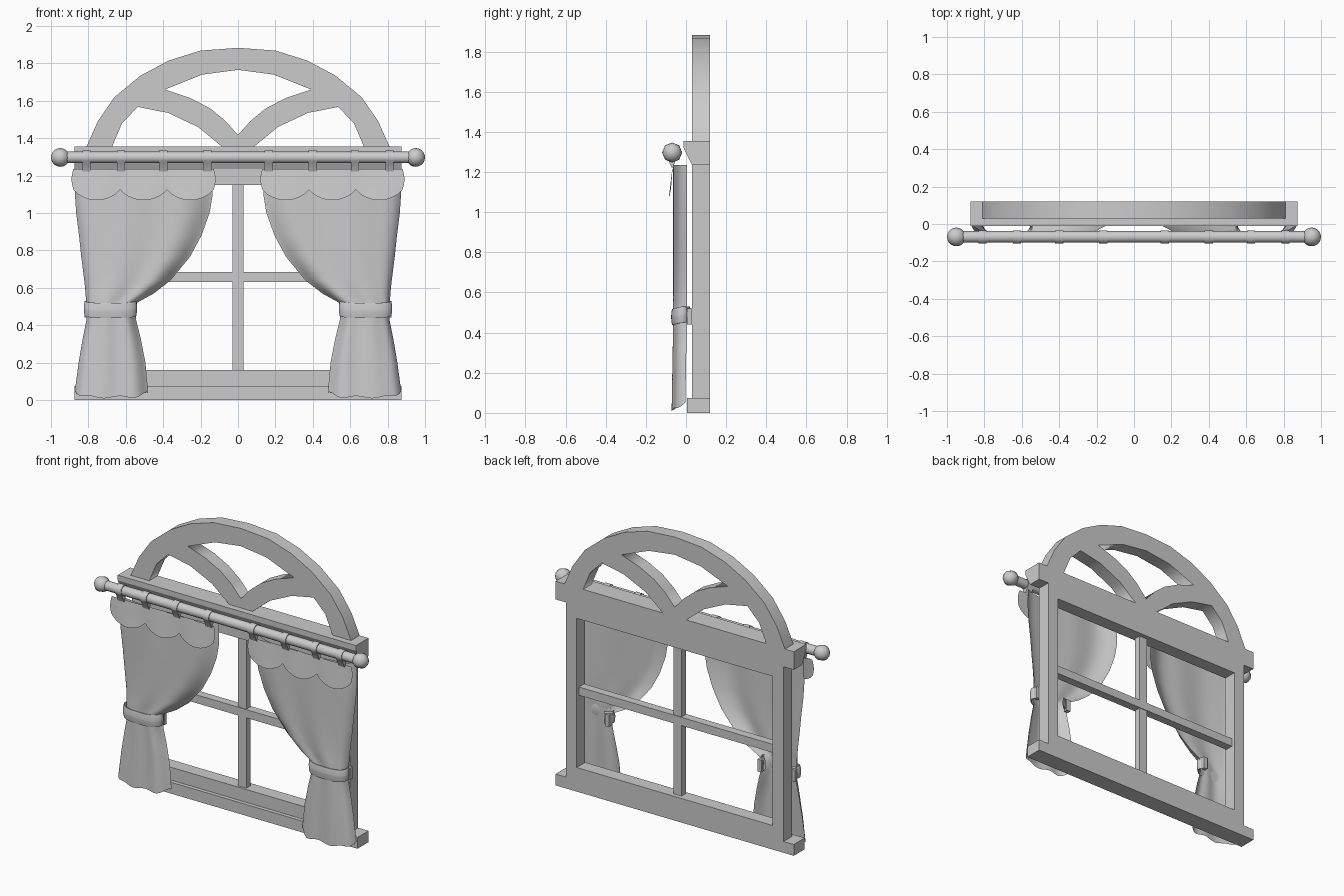
import bpy, bmesh, math
from mathutils import Matrix, Vector

cube = bpy.data.objects.get("Cube")
if cube:
    bpy.data.objects.remove(cube, do_unlink=True)

grey = bpy.data.materials.new("light_grey")
grey.use_nodes = True
tone = (0.6, 0.6, 0.6, 1)
grey.diffuse_color = tone
grey.node_tree.nodes["Principled BSDF"].inputs["Base Color"].default_value = tone

FRONT, BACK = 0.03, 0.119
ROD_Y, ROD_Z = -0.069, 1.297


def finish(name, bm, smooth=False):
    bmesh.ops.recalc_face_normals(bm, faces=bm.faces)
    mesh = bpy.data.meshes.new(name)
    bm.to_mesh(mesh)
    bm.free()
    obj = bpy.data.objects.new(name, mesh)
    bpy.context.collection.objects.link(obj)
    mesh.materials.append(grey)
    if smooth:
        bpy.ops.object.select_all(action='DESELECT')
        obj.select_set(True)
        bpy.context.view_layer.objects.active = obj
        bpy.ops.object.shade_smooth_by_angle(angle=math.radians(50))
    return obj


def box(name, x0, x1, y0, y1, z0, z1):
    bm = bmesh.new()
    bmesh.ops.create_cube(bm, size=1)
    size, mid = (x1 - x0, y1 - y0, z1 - z0), ((x0 + x1) / 2, (y0 + y1) / 2, (z0 + z1) / 2)
    bm.transform(Matrix.Translation(mid) @ Matrix.Diagonal((*size, 1)))
    return finish(name, bm)


def extrude_x(name, profile, x0, x1, smooth=False):
    """Closed (y, z) profile pulled along x."""
    bm = bmesh.new()
    face = bm.faces.new([bm.verts.new((x0, y, z)) for y, z in profile])
    new = bmesh.ops.extrude_face_region(bm, geom=[face])["geom"]
    bmesh.ops.translate(bm, vec=(x1 - x0, 0, 0),
                        verts=[v for v in new if isinstance(v, bmesh.types.BMVert)])
    return finish(name, bm, smooth)


def sheet(name, point, columns, rows):
    """Smooth cloth grid from a function of column and row fractions."""
    bm = bmesh.new()
    grid = [[bm.verts.new(point(i / columns, j / rows)) for i in range(columns + 1)]
            for j in range(rows + 1)]
    for a, b in zip(grid, grid[1:]):
        for i in range(columns):
            bm.faces.new((a[i], a[i + 1], b[i + 1], b[i]))
    return finish(name, bm, True)


# Window frame
box("sill", -0.875, 0.875, 0.004, BACK, 0, 0.075)
box("bottom_rail", -0.8, 0.8, FRONT, BACK, 0.075, 0.16)
box("top_rail", -0.8, 0.8, FRONT, BACK, 1.15, 1.235)
for side, s in (("left", 1), ("right", -1)):
    box(side + "_jamb", min(s * 0.72, s * 0.8), max(s * 0.72, s * 0.8), FRONT, BACK, 0.16, 1.15)
box("mullion", -0.03, 0.03, 0.045, 0.09, 0.16, 1.15)
box("transom", -0.72, 0.72, 0.04, 0.095, 0.63, 0.685)
extrude_x("header", [(BACK, 1.235), (BACK, 1.355), (-0.012, 1.355), (-0.012, 1.32), (FRONT, 1.235)],
          -0.875, 0.875)

# Arched top with three openings
outer = [(-0.813, 1.34), (-0.81, 1.355), (-0.75, 1.49), (-0.66, 1.62), (-0.52, 1.735),
         (-0.37, 1.815), (-0.2, 1.868), (0, 1.883)]
side_hole = [(-0.675, 1.35), (-0.62, 1.48), (-0.535, 1.567), (-0.374, 1.535),
             (-0.214, 1.46), (-0.08, 1.35)]
top_hole = [(0, 1.417), (-0.07, 1.495), (-0.15, 1.56), (-0.257, 1.615), (-0.39, 1.66), (-0.19, 1.74), (0, 1.765)]


def flip(points):
    return [(-x, z) for x, z in reversed(points)]


curve = bpy.data.curves.new("arch", 'CURVE')
curve.dimensions = '2D'
curve.fill_mode = 'BOTH'
curve.extrude = (BACK - FRONT) / 2
for loop in (outer + flip(outer)[1:], side_hole, flip(side_hole), top_hole + flip(top_hole)[1:-1]):
    spline = curve.splines.new('POLY')
    spline.points.add(len(loop) - 1)
    for p, (x, z) in zip(spline.points, loop):
        p.co = (x, z, 0, 1)
    spline.use_cyclic_u = True
curve.materials.append(grey)
arch = bpy.data.objects.new("arch", curve)
bpy.context.collection.objects.link(arch)
arch.location.y = (BACK + FRONT) / 2
arch.rotation_euler.x = math.pi / 2
bpy.ops.object.select_all(action='DESELECT')
arch.select_set(True)
bpy.context.view_layer.objects.active = arch
bpy.ops.object.convert(target='MESH')

# Curtain rod and end knobs
circle = [(ROD_Y + 0.031 * math.cos(a), ROD_Z + 0.031 * math.sin(a))
          for a in (math.tau * i / 16 for i in range(16))]
extrude_x("curtain_rod", circle, -0.92, 0.92, True)
for side, s in (("left", 1), ("right", -1)):
    bm = bmesh.new()
    bmesh.ops.create_uvsphere(bm, u_segments=8, v_segments=10, radius=0.05)
    bm.transform(Matrix.Translation((s * 0.95, ROD_Y, ROD_Z)) @ Matrix.Rotation(math.pi / 2, 4, 'Y'))
    finish(side + "_knob", bm, True)

# Curtain outline: height, outer edge, inner edge
outline = [(1.235, .87, .14), (1.1, .872, .135), (1.0, .865, .152), (.88, .85, .195),
           (.765, .838, .257), (.64, .822, .36), (.57, .815, .45), (.52, .812, .54),
           (.43, .81, .545), (.33, .83, .52), (.2, .852, .495), (.015, .872, .48)]
last = len(outline) - 1


def curtain_point(s):
    def point(c, r):
        z, out, inn = outline[round(r * last)]
        u = math.sin((c - 0.5) * math.pi)
        fold = math.cos(c * math.tau * 3.5)
        low = max(0, 1 - z / 0.45)
        y = -0.06 + 0.06 * abs(u) ** 5 + 0.004 * fold - 0.008 * low
        if r > 0.99:
            z += 0.006 * fold + 0.03 * abs(u) ** 5
        return s * ((out + inn) / 2 - u * (out - inn) / 2), y, z
    return point


def valance_point(s):
    def point(c, r):
        scallop = abs(math.sin(c * math.pi * 3))
        bottom = 1.125 - 0.057 * scallop ** 0.7
        bulge = 0.01 * math.sin(math.pi * r)
        x = 0.88 - 0.75 * c + bulge * (1 - 2 * c)
        y = -0.066 - 0.02 * r * (0.4 + 0.6 * scallop)
        return s * x, y, 1.235 + (bottom - 1.235) * r
    return point


def tie_point(s):
    # Padded band around the gathered cloth, open at the back
    def point(c, r):
        a = math.pi * (-0.3 + 1.6 * c)
        b = math.tau * r
        puff = 0.007 * math.cos(b)
        x = 0.682 + (0.135 + puff) * math.copysign(abs(math.cos(a)) ** 0.7, math.cos(a))
        y = -0.02 - (0.047 + puff) * math.sin(a)
        sag = 0.012 * max(0, math.sin(a))
        return s * x, y, 0.49 - sag + 0.042 * math.sin(b)
    return point


# Teardrop loop that hangs the cloth from the rod
tab = [(ROD_Y + 0.036 * math.cos(a), ROD_Z + 0.036 * math.sin(a))
       for a in (math.radians(-50 + 280 * i / 14) for i in range(15))]
tab += [(ROD_Y - 0.003, 1.222), (ROD_Y + 0.003, 1.222)]

for side, s in (("left", 1), ("right", -1)):
    sheet(side + "_curtain", curtain_point(s), 32, last)
    sheet(side + "_valance", valance_point(s), 36, 6)
    sheet(side + "_tieback", tie_point(s), 36, 10)
    for i, x in enumerate((0.81, 0.625, 0.4, 0.165)):
        extrude_x(f"{side}_tab_{i + 1}", tab, s * x - 0.022, s * x + 0.022, True)
    for x in (0.56, 0.805):
        box(side + "_tie_hook", s * x - 0.015, s * x + 0.015, 0.005, FRONT, 0.44, 0.52)
